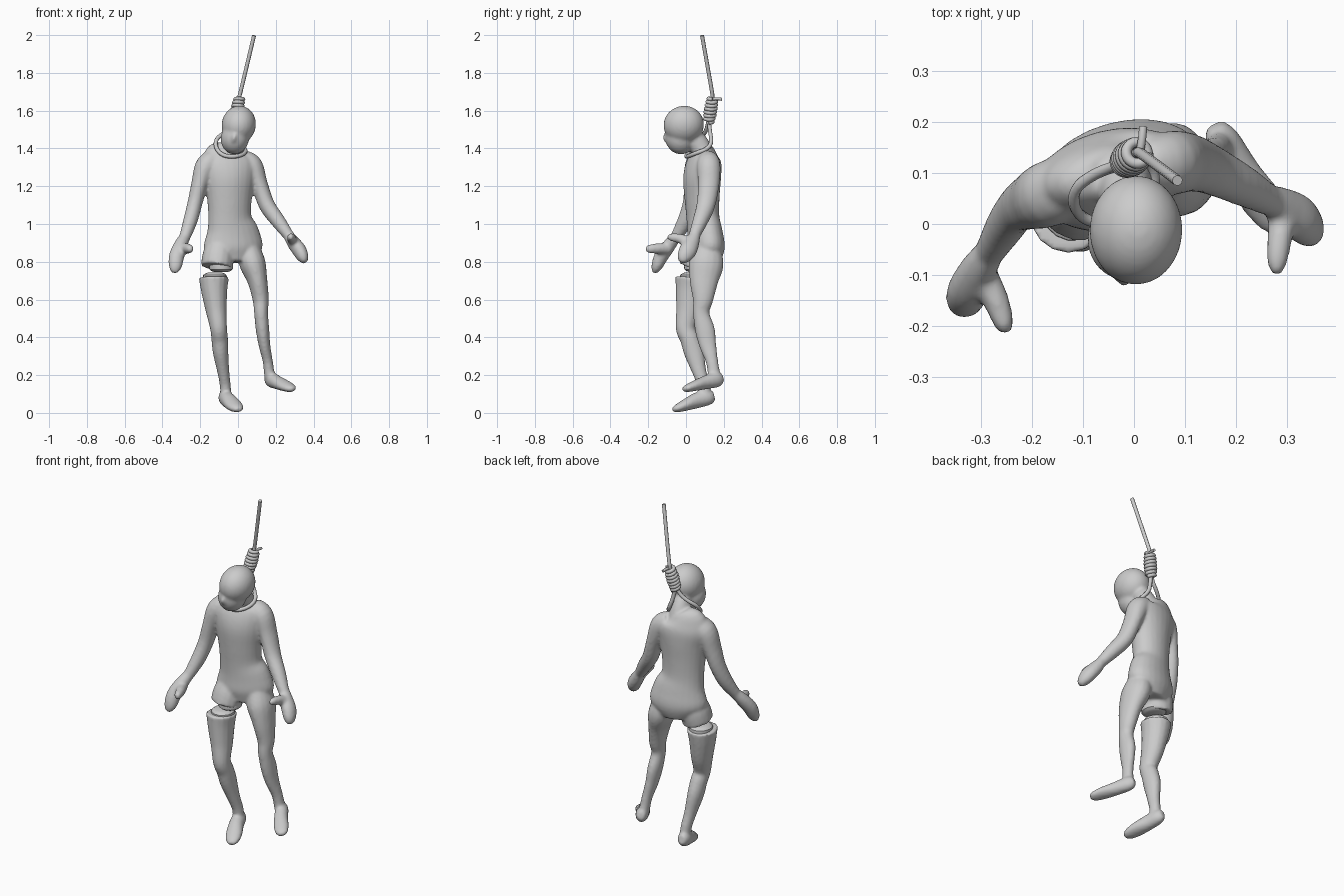
import bpy, bmesh, math
from mathutils import Vector, Matrix

YAW = Vector((math.cos(0.26), math.sin(0.26), 0))


def loft(bm, rings, side=(1, 0, 0), n=16, steps=4):
    """Closed tube through rings (x, y, z, half width, half depth)."""
    R = [Vector(r) for r in rings]
    P = []
    for i in range(len(R) - 1):
        a, b, c, d = R[max(i - 1, 0)], R[i], R[i + 1], R[min(i + 2, len(R) - 1)]
        for k in range(steps):
            t = k / steps
            P.append(0.5 * (2 * b + (c - a) * t + (2 * a - 5 * b + 4 * c - d) * t * t
                            + (3 * b - a - 3 * c + d) * t ** 3))
    P.append(R[-1])
    loops = []
    for i, p in enumerate(P):
        tan = (P[min(i + 1, len(P) - 1)] - P[max(i - 1, 0)])
        tan = Vector(tan[:3]).normalized()
        s = Vector(side)
        s = (s - tan * s.dot(tan)).normalized()
        u = tan.cross(s)
        loops.append([bm.verts.new(Vector(p[:3]) + s * p[3] * math.cos(w) + u * p[4] * math.sin(w))
                      for w in (2 * math.pi * j / n for j in range(n))])
    for l, m in zip(loops, loops[1:]):
        for j in range(n):
            bm.faces.new((l[j], l[(j + 1) % n], m[(j + 1) % n], m[j]))
    bm.faces.new(loops[0][::-1])
    bm.faces.new(loops[-1])


def ball(bm, pos, radii, tilt=0.0, pitch=0.0):
    m = (Matrix.Translation(pos) @ Matrix.Rotation(tilt, 4, 'Y') @ Matrix.Rotation(pitch, 4, 'X')
         @ Matrix.Diagonal((*radii, 1)))
    bmesh.ops.create_uvsphere(bm, u_segments=24, v_segments=16, radius=1, matrix=m)


def finish(bm, name, blend=True, iters=5):
    bmesh.ops.recalc_face_normals(bm, faces=bm.faces)
    me = bpy.data.meshes.new(name)
    bm.to_mesh(me)
    bm.free()
    ob = bpy.data.objects.new(name, me)
    bpy.context.collection.objects.link(ob)
    for o in bpy.context.selected_objects:
        o.select_set(False)
    ob.select_set(True)
    bpy.context.view_layer.objects.active = ob
    if blend:
        r = ob.modifiers.new("blend", 'REMESH')
        r.mode = 'VOXEL'
        r.voxel_size = 0.008
        r.use_smooth_shade = True
        s = ob.modifiers.new("soften", 'SMOOTH')
        s.factor = 0.5
        s.iterations = iters
    else:
        bpy.ops.object.shade_smooth_by_angle()
    return ob


def rope(name, pts, r):
    cu = bpy.data.curves.new(name, 'CURVE')
    cu.dimensions = '3D'
    cu.bevel_depth = r
    cu.bevel_resolution = 2
    cu.resolution_u = 4
    cu.use_fill_caps = True
    sp = cu.splines.new('NURBS')
    sp.points.add(len(pts) - 1)
    for q, p in zip(sp.points, pts):
        q.co = (*p, 1)
    sp.order_u = 3
    sp.use_endpoint_u = True
    ob = bpy.data.objects.new(name, cu)
    bpy.context.collection.objects.link(ob)


# torso and neck
b = bmesh.new()
loft(b, [(-.025, .10, .80, .10, .075), (-.025, .105, .87, .158, .095), (-.03, .10, .95, .145, .09),
         (-.043, .09, 1.03, .117, .085), (-.045, .085, 1.13, .12, .09), (-.045, .085, 1.24, .138, .097),
         (-.05, .095, 1.32, .155, .088), (-.05, .10, 1.37, .125, .066), (-.035, .105, 1.405, .06, .042)],
     side=YAW, n=24)
loft(b, [(-.025, .10, 1.33, .075, .06), (-.02, .085, 1.39, .056, .055), (-.015, .055, 1.44, .05, .055),
         (-.01, .02, 1.49, .045, .045)])
# arms
loft(b, [(-.10, .085, 1.35, .05, .055), (-.165, .06, 1.31, .06, .066), (-.203, .045, 1.21, .045, .057),
         (-.228, .03, 1.11, .04, .048), (-.253, -.005, 1.015, .038, .042), (-.285, -.06, .92, .029, .029)])
loft(b, [(.02, .115, 1.35, .045, .05), (.072, .12, 1.31, .058, .063), (.113, .12, 1.21, .045, .057),
         (.153, .105, 1.10, .043, .05), (.213, .075, 1.015, .039, .041), (.275, .04, .93, .028, .029)])
# mitten hands with thumbs
loft(b, [(-.28, -.05, .935, .028, .028), (-.305, -.09, .885, .037, .036), (-.325, -.13, .83, .041, .038),
         (-.332, -.155, .775, .035, .03), (-.338, -.168, .742, .016, .014)])
loft(b, [(-.30, -.09, .87, .032, .03), (-.27, -.15, .87, .028, .026), (-.255, -.195, .868, .023, .02),
         (-.252, -.215, .867, .012, .01)], side=(0, 0, 1))
loft(b, [(.265, .05, .945, .028, .028), (.295, .03, .90, .036, .042), (.325, .01, .86, .038, .048),
         (.345, -.012, .82, .03, .037), (.354, -.02, .795, .014, .016)])
loft(b, [(.295, .03, .90, .032, .03), (.285, -.03, .922, .026, .025), (.28, -.075, .93, .022, .02),
         (.279, -.099, .93, .012, .01)], side=(0, 0, 1))
# whole leg and foot
loft(b, [(.04, .115, .92, .05, .055), (.074, .108, .80, .07, .092), (.103, .095, .70, .053, .077),
         (.12, .09, .60, .043, .055), (.122, .08, .53, .037, .044), (.13, .10, .44, .036, .053),
         (.14, .115, .36, .031, .046), (.158, .138, .27, .027, .033), (.168, .15, .19, .029, .034)], steps=5)
loft(b, [(.158, .194, .185, .019, .024), (.172, .165, .178, .034, .042), (.21, .10, .16, .038, .036),
         (.25, .045, .143, .041, .028), (.28, .005, .13, .034, .02), (.294, -.014, .125, .016, .011)])
# thigh stump
loft(b, [(-.085, .085, .92, .06, .06), (-.103, .068, .84, .083, .085), (-.113, .052, .772, .084, .09)],
     side=YAW)
# head with jaw and nose
ball(b, (.004, -.012, 1.525), (.091, .108, .101), .2, .25)
ball(b, (-.016, -.03, 1.455), (.075, .08, .087), .2, .2)
ball(b, (-.02, -.1, 1.455), (.016, .022, .03), .2, .2)
finish(b, "body", iters=8)

# severed leg and foot
b = bmesh.new()
loft(b, [(-.128, .03, .718, .081, .087), (-.126, .025, .65, .07, .08), (-.116, .015, .55, .057, .068),
         (-.103, -.003, .45, .045, .052), (-.097, .02, .39, .044, .051), (-.092, .042, .32, .041, .053),
         (-.078, .07, .22, .032, .038), (-.068, .092, .15, .029, .033), (-.064, .10, .09, .03, .034)], steps=5)
loft(b, [(-.075, .149, .09, .018, .025), (-.07, .12, .083, .035, .041), (-.052, .06, .067, .04, .042),
         (-.025, 0, .043, .045, .032), (-.005, -.045, .025, .037, .022), (.003, -.07, .016, .017, .011)])
finish(b, "severed_leg", iters=4)

# flesh plugs on both cut faces
for name, z0, z1, x, y in (("stump_plug", .79, .747, -.09, .058), ("leg_plug", .70, .742, -.122, .035)):
    b = bmesh.new()
    zm = z0 + (z1 - z0) * .7
    loft(b, [(x, y, z0, .062, .068), (x, y, zm, .062, .068), (x, y, z1, .04, .045)], side=YAW, steps=2)
    finish(b, name, blend=False)

# rope: hanging line, wrapped knot, tail and neck loop
top, low = Vector((.008, .14, 1.665)), Vector((-.018, .12, 1.54))
rope("hanging_rope", [(.085, .085, 1.998), (.012, .14, 1.69), (.008, .14, 1.68), top, low], .0105)
axis = (low - top).normalized()
u = axis.cross(Vector((0, 1, 0))).normalized()
v = axis.cross(u)
turns, seg = 7, 12
rope("knot_coils", [top.lerp(low, i / (turns * seg)) + (u * math.cos(i * 2 * math.pi / seg)
                    + v * math.sin(i * 2 * math.pi / seg)) * (.021 + .006 * math.sin(math.pi * i / (turns * seg)))
                    for i in range(turns * seg + 1)], .0105)
rope("rope_tail", [(.008, .13, 1.655), (.015, .15, 1.668), (.018, .19, 1.66)], .008)
rope("neck_loop", [(-.018, .12, 1.56), (-.03, .115, 1.52), (-.075, .10, 1.48), (-.118, .07, 1.45),
                   (-.118, .025, 1.40), (-.08, 0, 1.36), (-.01, .005, 1.355), (.04, .05, 1.375),
                   (.04, .11, 1.395), (.012, .138, 1.43), (-.01, .125, 1.50), (-.018, .12, 1.56)], .011)
